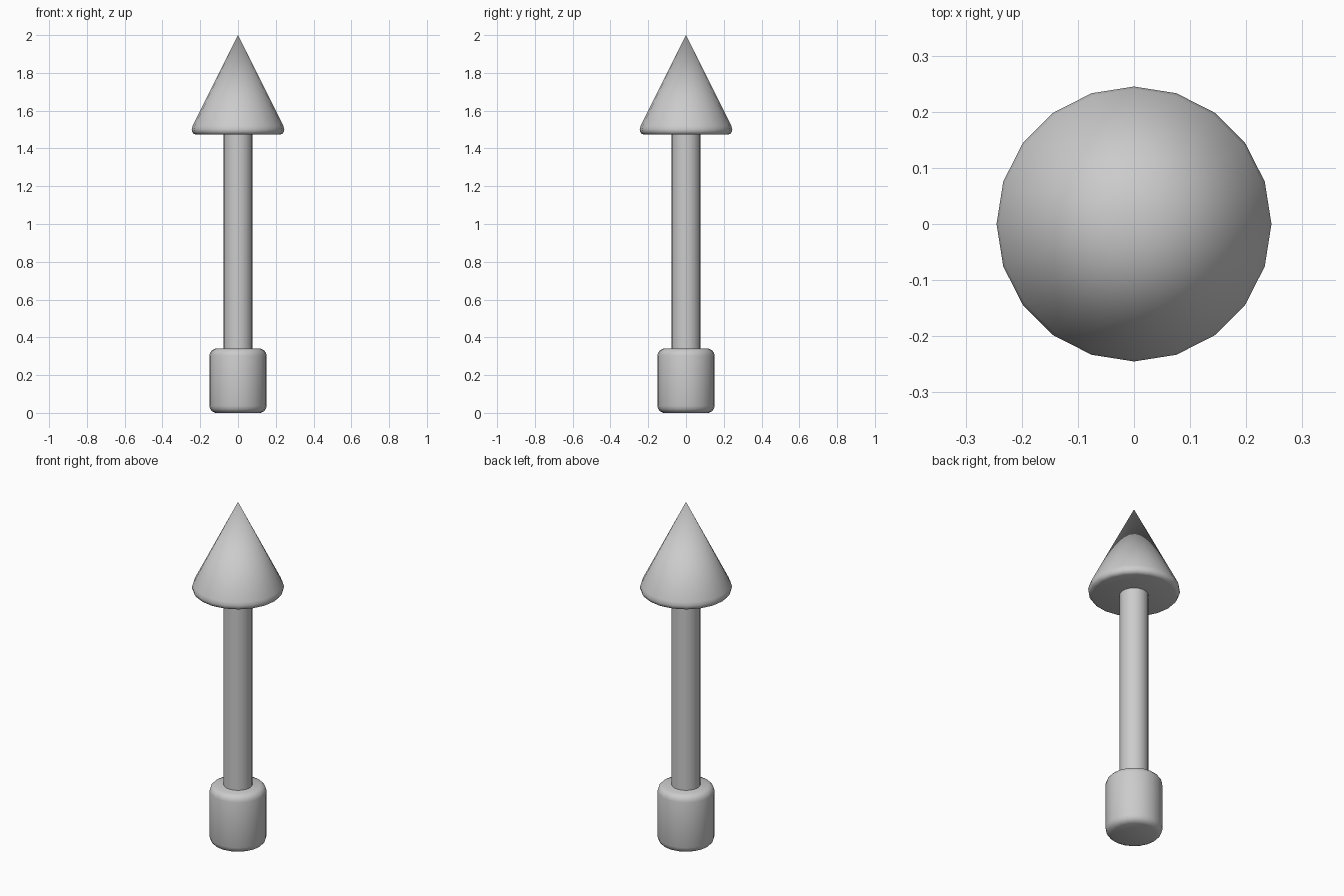
import bpy
import bmesh
from math import cos, sin, pi, radians

if "Cube" in bpy.data.objects:
    bpy.data.objects.remove(bpy.data.objects["Cube"])

SIDES = 20


def lathe(name, profile, angle=40):
    """Revolve (radius, z) points, listed bottom to top, around z."""
    bm = bmesh.new()
    rings = []
    for r, z in profile:
        if r == 0:
            rings.append([bm.verts.new((0, 0, z))] * SIDES)
        else:
            rings.append([bm.verts.new((r * cos(2 * pi * i / SIDES), r * sin(2 * pi * i / SIDES), z))
                          for i in range(SIDES)])
    for low, high in zip(rings, rings[1:]):
        for i in range(SIDES):
            j = (i + 1) % SIDES
            bm.faces.new(dict.fromkeys((low[i], low[j], high[j], high[i])))
    # Flat end caps
    if profile[0][0] > 0:
        bm.faces.new(rings[0][::-1])
    if profile[-1][0] > 0:
        bm.faces.new(rings[-1])
    bmesh.ops.recalc_face_normals(bm, faces=bm.faces)
    mesh = bpy.data.meshes.new(name)
    bm.to_mesh(mesh)
    bm.free()
    obj = bpy.data.objects.new(name, mesh)
    bpy.context.collection.objects.link(obj)
    bpy.ops.object.select_all(action='DESELECT')
    obj.select_set(True)
    bpy.context.view_layer.objects.active = obj
    bpy.ops.object.shade_smooth_by_angle(angle=radians(angle))
    return obj


# Rounded grip at the foot
lathe("base_grip", [(0.12, 0.0), (0.137, 0.008), (0.147, 0.02), (0.152, 0.037),
                    (0.152, 0.303), (0.147, 0.32), (0.137, 0.332), (0.12, 0.34)])

# Long straight shaft, sunk slightly into both ends
lathe("shaft", [(0.077, 0.32), (0.077, 1.49)])

# Pointed head with a rounded lower rim
lathe("cone_head", [(0.222, 1.473), (0.236, 1.478), (0.243, 1.489), (0.245, 1.502),
                    (0.24, 1.52), (0.0, 2.0)])
